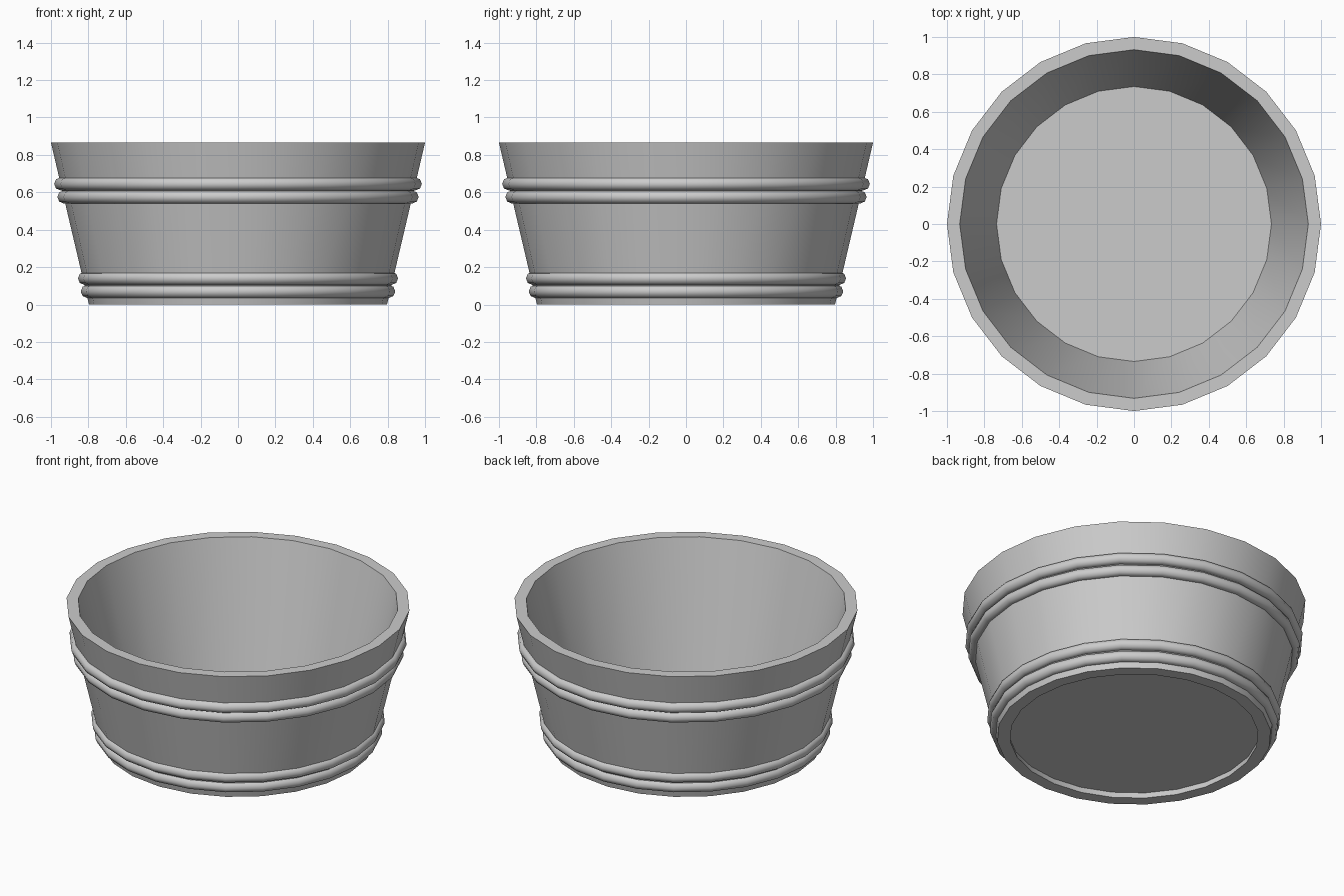
import bpy, bmesh, math

if "Cube" in bpy.data.objects:
    bpy.data.objects.remove(bpy.data.objects["Cube"])

SEG = 24


def lathe(name, profile, closed=True):
    """Spin an (r, z) profile around z; closed profiles join end to start."""
    bm = bmesh.new()
    rings = []
    for r, z in profile:
        rings.append([bm.verts.new((r * math.cos(2 * math.pi * i / SEG),
                                    r * math.sin(2 * math.pi * i / SEG), z))
                      for i in range(SEG)])
    n = len(rings)
    for k in range(n if closed else n - 1):
        a, b = rings[k], rings[(k + 1) % n]
        for i in range(SEG):
            j = (i + 1) % SEG
            bm.faces.new((a[i], a[j], b[j], b[i]))
    if not closed:
        bm.faces.new(rings[0])
        bm.faces.new(rings[-1])
    bmesh.ops.recalc_face_normals(bm, faces=bm.faces)
    mesh = bpy.data.meshes.new(name)
    bm.to_mesh(mesh)
    bm.free()
    ob = bpy.data.objects.new(name, mesh)
    bpy.context.collection.objects.link(ob)
    bpy.ops.object.select_all(action='DESELECT')
    ob.select_set(True)
    bpy.context.view_layer.objects.active = ob
    bpy.ops.object.shade_smooth_by_angle(angle=math.radians(50))
    return ob


# Flared tub wall
lathe("tub_wall", [(0.797, 0), (1.0, 0.865), (0.932, 0.865), (0.722, 0)])

# Floor board, slightly recessed from below
lathe("tub_floor", [(0.732, 0.04), (0.735, 0.055)], closed=False)

# Paired hoops around the wall: (centre radius, height)
TUBE = 0.035
for name, r, z in (("upper_hoop_top", 0.948, 0.645),
                   ("upper_hoop_bottom", 0.931, 0.575),
                   ("lower_hoop_top", 0.821, 0.14),
                   ("lower_hoop_bottom", 0.806, 0.07)):
    lathe(name, [(r + TUBE * math.cos(a * math.pi / 4),
                  z + TUBE * math.sin(a * math.pi / 4)) for a in range(8)])
